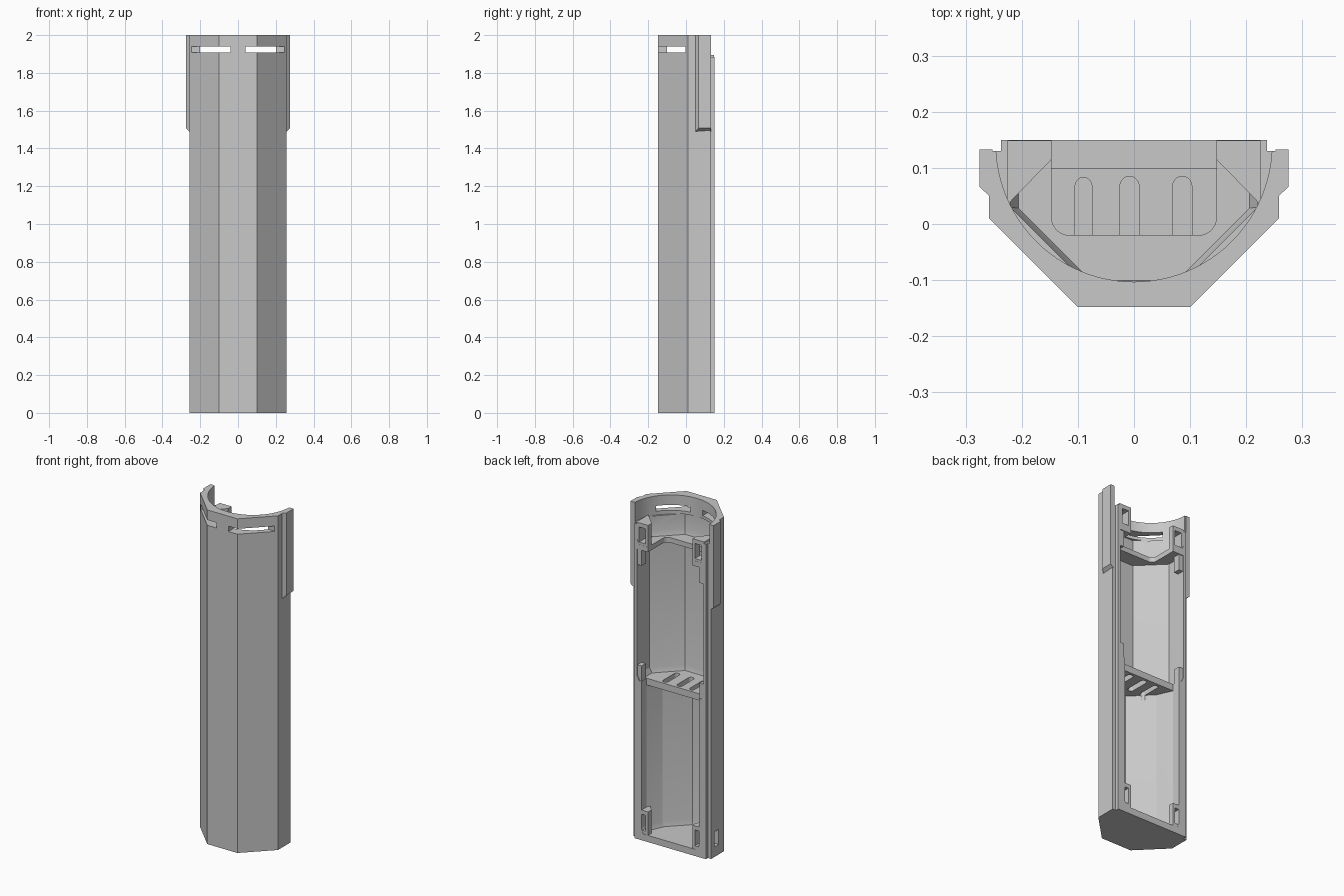
import bpy, bmesh, math

cube = bpy.data.objects.get("Cube")
if cube:
    bpy.data.objects.remove(cube, do_unlink=True)

grey = bpy.data.materials.new("plain_grey")
grey.use_nodes = True
grey.diffuse_color = (0.58, 0.58, 0.58, 1)
grey.node_tree.nodes["Principled BSDF"].inputs["Base Color"].default_value = (0.58, 0.58, 0.58, 1)


def prism(name, pts, z0, z1, slope=0.0):
    """Extrude a plan outline; slope tapers the lower end inwards."""
    bm = bmesh.new()
    levels = [(z0, 1 - 2.2 * slope), (z0 + slope, 1), (z1, 1)] if slope else [(z0, 1), (z1, 1)]
    rings = [[bm.verts.new((x * s, y * s, z)) for x, y in pts] for z, s in levels]
    n = len(pts)
    for low, high in zip(rings, rings[1:]):
        for i in range(n):
            j = (i + 1) % n
            bm.faces.new((low[i], low[j], high[j], high[i]))
    bm.faces.new(rings[0][::-1])
    bm.faces.new(rings[-1])
    bmesh.ops.recalc_face_normals(bm, faces=bm.faces)
    me = bpy.data.meshes.new(name)
    bm.to_mesh(me)
    bm.free()
    me.materials.append(grey)
    ob = bpy.data.objects.new(name, me)
    bpy.context.collection.objects.link(ob)
    return ob


def box(name, x0, x1, y0, y1, z0, z1):
    return prism(name, [(x0, y0), (x1, y0), (x1, y1), (x0, y1)], z0, z1)


def cut(target, cutter):
    mod = target.modifiers.new("cut", "BOOLEAN")
    mod.operation = "DIFFERENCE"
    mod.solver = "EXACT"
    mod.object = cutter
    bpy.context.view_layer.objects.active = target
    bpy.ops.object.modifier_apply(modifier=mod.name)
    bpy.data.objects.remove(cutter, do_unlink=True)


def mirrored(half):
    return half + [(-x, y) for x, y in reversed(half)]


def arc(cx, cy, r, a0, a1, n):
    return [(cx + r * math.cos(math.radians(a0 + (a1 - a0) * i / n)),
             cy + r * math.sin(math.radians(a0 + (a1 - a0) * i / n))) for i in range(n + 1)]


# Outer faceted half tube with a raised rear tongue
outer = mirrored([(0.237, 0.15), (0.237, 0.13), (0.258, 0.13), (0.258, 0.01), (0.1, -0.148)])
shell = prism("shell", outer, 0, 2)
cut(shell, box("cutter", -0.3, 0.3, 0.13, 0.3, 1.9, 2.1))

# Compartments, leaving floor, shelf and bulkhead between them
wide = mirrored([(0.22, 0.3), (0.22, 0.03), (0.082, -0.108)])
narrow = mirrored([(0.19, 0.3), (0.19, 0.1), (0.15, 0.01), (0.032, -0.108)])
cut(shell, prism("cutter", narrow, 0.04, 0.91, 0.03))
cut(shell, prism("cutter", wide, 0.95, 1.735, 0.03))
cut(shell, prism("cutter", wide, 1.765, 1.89, 0.03))

# Round collar bore at the top
bore = arc(0, 0.143, 0.246, 180, 360, 48) + [(0.246, 0.3), (-0.246, 0.3)]
cut(shell, prism("cutter", bore, 1.885, 2.1))

# Bulkhead notch with rounded corners
notch = mirrored([(0.147, 0.3)] + arc(0.115, 0.012, 0.032, 0, -90, 8))
cut(shell, prism("cutter", notch, 1.7, 1.8))

# Shelf trimmed back, with three round-ended vents
cut(shell, box("cutter", -0.19, 0.19, 0.10, 0.3, 0.88, 0.98))
for x, r in ((-0.09, 0.015), (-0.008, 0.017), (0.086, 0.017)):
    vent = arc(x, 0.068, r, 0, 180, 10) + arc(x, -0.035, r, 180, 360, 10)
    cut(shell, prism("cutter", vent, 0.88, 0.99))

# Strap slots through the collar
for s in (-1, 1):
    cut(shell, box("cutter", *sorted((s * 0.04, s * 0.245)), -0.3, 0.0, 1.908, 1.94))

# Small through slot in the right side wall
cut(shell, box("cutter", -0.3, -0.19, 0.06, 0.1, 0.06, 0.15))

for s, side in ((1, "left"), (-1, "right")):
    # Outer side pad with bevelled lower end
    plan = [(0.252, 0.133), (0.275, 0.133), (0.275, 0.066), (0.258, 0.05), (0.252, 0.05)]
    pad = prism(side + "_pad", [(s * x, y) for x, y in plan], 1.49, 2)
    for v in pad.data.vertices:
        if v.co.z < 1.6 and abs(v.co.x) > 0.27:
            v.co.z += 0.018

    # Open corner clip housings at the top and bottom
    plan = [(0.225, 0.035), (0.147, 0.115), (0.147, 0.149), (0.225, 0.149)]
    for z0, z1, place in ((1.755, 1.895, "upper"), (0.035, 0.18, "lower")):
        clip = prism(side + "_" + place + "_clip", [(s * x, y) for x, y in plan], z0, z1)
        cut(clip, box("cutter", *sorted((s * 0.163, s * 0.206)), 0, 0.3, z0 + 0.025, z1 - 0.025))
        if s < 0 and place == "lower":
            cut(clip, box("cutter", -0.3, -0.18, 0.06, 0.1, 0.06, 0.15))

    # Small catches along the rim
    for z0, z1, place in ((0.92, 1.04, "middle"), (1.64, 1.735, "high")):
        box(side + "_" + place + "_catch", *sorted((s * 0.192, s * 0.225)), 0.105, 0.145, z0, z1)

# Keep facets crisp while smoothing the bore
bpy.ops.object.select_all(action="DESELECT")
shell.select_set(True)
bpy.context.view_layer.objects.active = shell
bpy.ops.object.shade_smooth_by_angle(angle=math.radians(20))
